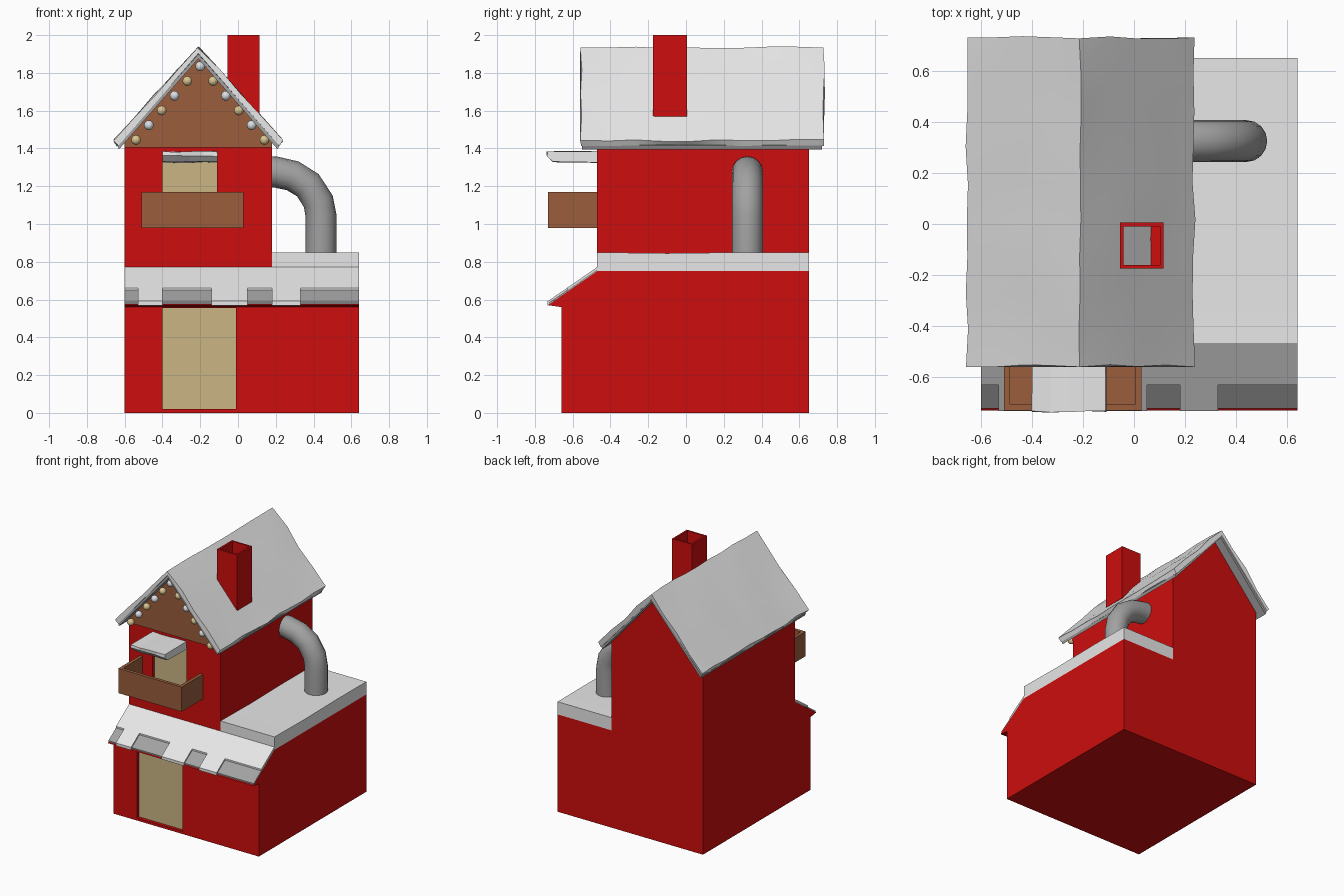
import bpy, bmesh, math, random
from mathutils import Vector

random.seed(4)
if "Cube" in bpy.data.objects:
    bpy.data.objects.remove(bpy.data.objects["Cube"])


def material(name, r, g, b, rough=0.8):
    m = bpy.data.materials.new(name)
    m.use_nodes = True
    m.diffuse_color = (r, g, b, 1)
    node = next(n for n in m.node_tree.nodes if n.type == 'BSDF_PRINCIPLED')
    node.inputs["Base Color"].default_value = (r, g, b, 1)
    node.inputs["Roughness"].default_value = rough
    return m


RED = material("red walls", 0.62, 0.004, 0.004)
SNOW = material("snow white", 0.8, 0.8, 0.8)
GREY = material("metal grey", 0.36, 0.36, 0.36)
BROWN = material("wood brown", 0.32, 0.11, 0.045)
TAN = material("door tan", 0.6, 0.47, 0.23)
WARM = material("warm bulb", 0.7, 0.55, 0.28)
COOL = material("cool bulb", 0.7, 0.74, 0.78)


def finish(name, bm, mat):
    bmesh.ops.recalc_face_normals(bm, faces=bm.faces)
    me = bpy.data.meshes.new(name)
    bm.to_mesh(me)
    bm.free()
    me.materials.append(mat)
    ob = bpy.data.objects.new(name, me)
    bpy.context.collection.objects.link(ob)
    return ob


def activate(ob):
    bpy.ops.object.select_all(action='DESELECT')
    ob.select_set(True)
    bpy.context.view_layer.objects.active = ob


def smooth(ob):
    activate(ob)
    bpy.ops.object.shade_smooth_by_angle(angle=math.radians(25))


def prism(name, profile, axis, lo, hi, mat, steps=1, jitter=0.0):
    """Extrude a (side, height) profile along X or Y; jitter makes it lumpy."""
    bm = bmesh.new()
    rings = []
    for i in range(steps + 1):
        d = lo + (hi - lo) * i / steps
        ring = []
        for u, z in profile:
            co = Vector((d, u, z) if axis == 'X' else (u, d, z))
            if jitter:
                co += Vector([random.uniform(-jitter, jitter) for _ in range(3)])
            ring.append(bm.verts.new(co))
        rings.append(ring)
    n = len(profile)
    for a, b in zip(rings, rings[1:]):
        for k in range(n):
            bm.faces.new((a[k], a[(k + 1) % n], b[(k + 1) % n], b[k]))
    bm.faces.new(rings[0])
    bm.faces.new(rings[-1])
    return finish(name, bm, mat)


def box(name, x, y, z, mat):
    rect = [(y[0], z[0]), (y[1], z[0]), (y[1], z[1]), (y[0], z[1])]
    return prism(name, rect, 'X', x[0], x[1], mat)


def recess(wall, name, x, y, z):
    """Cut an opening into a wall and set a tan panel at its back."""
    cutter = box("cutter", x, y, z, RED)
    cutter.hide_render = True
    mod = wall.modifiers.new("opening", 'BOOLEAN')
    mod.operation, mod.solver, mod.object = 'DIFFERENCE', 'EXACT', cutter
    activate(wall)
    bpy.ops.object.modifier_apply(modifier=mod.name)
    bpy.data.objects.remove(cutter)
    box(name, x, (y[1] - 0.006, y[1] + 0.002), z, TAN)


# Overall layout
LEFT, RIGHT, UPPER_RIGHT = -0.6, 0.64, 0.18
BACK, FRONT, UPPER_FRONT = 0.65, -0.66, -0.47
RIDGE_X = -0.21
DECK = 0.75

# Walls
lower = prism("lower_storey", [(FRONT, 0), (BACK, 0), (BACK, DECK), (UPPER_FRONT, DECK),
                               (-0.73, 0.57), (FRONT, 0.56)], 'X', LEFT, RIGHT, RED)
gable = [(UPPER_RIGHT, 1.43), (RIDGE_X, 1.88), (LEFT, 1.43)]
upper = prism("upper_storey", [(LEFT, DECK), (UPPER_RIGHT, DECK)] + gable,
              'Y', UPPER_FRONT, BACK, RED)
recess(lower, "front_door", (-0.4, -0.01), (-0.9, FRONT + 0.03), (0.02, 0.555))
recess(upper, "balcony_door", (-0.4, -0.11), (-0.9, UPPER_FRONT + 0.03), (1.0, 1.33))
prism("gable_panel", [(LEFT, 1.405), (UPPER_RIGHT, 1.405)] + gable,
      'Y', UPPER_FRONT - 0.008, UPPER_FRONT, BROWN)


# Main roof: grey boards with a lumpy snow cover
def chevron(top, bottom, half_top, half_bottom, drop_top, drop_bottom, cuts):
    pts = []
    for i in range(-cuts, cuts + 1):
        t = i / cuts
        pts.append((RIDGE_X + t * half_top, top - abs(t) * drop_top))
    return pts + [(RIDGE_X + half_bottom, bottom - drop_bottom), (RIDGE_X, bottom),
                  (RIDGE_X - half_bottom, bottom - drop_bottom)]


prism("roof_boards", chevron(1.9, 1.875, 0.428, 0.42, 0.485, 0.48, 1),
      'Y', -0.55, 0.72, GREY)
smooth(prism("roof_snow", chevron(1.937, 1.897, 0.445, 0.427, 0.495, 0.48, 4),
             'Y', -0.555, 0.73, SNOW, 9, 0.006))

# Snow on the side deck
smooth(prism("deck_snow", [(UPPER_FRONT, DECK), (BACK, DECK), (BACK, 0.848), (0.3, 0.85),
                           (-0.1, 0.845), (UPPER_FRONT, 0.85)],
             'X', UPPER_RIGHT, RIGHT, SNOW))


# Porch roof: grey sheet under snow with a notched lower edge
def on_slope(y, lift):
    return (y, DECK + (y - UPPER_FRONT) * 0.69 + lift)


def slope_sheet(name, y0, y1, x0, x1, lift0, lift1, mat):
    prism(name, [on_slope(y0, lift0), on_slope(y1, lift0), on_slope(y1, lift1),
                 on_slope(y0, lift1)], 'X', x0, x1, mat)


slope_sheet("porch_sheet", -0.722, UPPER_FRONT, LEFT, RIGHT, 0, 0.01, GREY)
slope_sheet("porch_snow", -0.63, UPPER_FRONT, LEFT, RIGHT, 0.01, 0.022, SNOW)
for x0, x1 in ((-0.53, -0.4), (-0.14, 0.05), (0.18, 0.33)):
    slope_sheet("porch_snow_tab", -0.732, -0.63, x0, x1, 0.0, 0.022, SNOW)

# Balcony
bx, by, bz, t = (-0.51, 0.03), (-0.73, UPPER_FRONT), (0.98, 1.17), 0.025
box("balcony_floor", bx, by, (bz[0], bz[0] + t), BROWN)
box("balcony_front", bx, (by[0], by[0] + t), (bz[0] + t, bz[1]), BROWN)
for x in (bx[0], bx[1] - t):
    box("balcony_side", (x, x + t), (by[0] + t, by[1]), (bz[0] + t, bz[1]), BROWN)

# Snowy awning over the balcony door
prism("awning_snow", [(-0.735, 1.383), (UPPER_FRONT, 1.383), (UPPER_FRONT, 1.325),
                      (-0.705, 1.33), (-0.735, 1.36)], 'X', -0.4, -0.11, SNOW, 4, 0.003)

# Hollow chimney
cx, cy, cz, w = (-0.055, 0.115), (-0.175, 0.005), (1.57, 2.0), 0.014
for x in (cx[0], cx[1] - w):
    box("chimney_side", (x, x + w), cy, cz, RED)
for y in (cy[0], cy[1] - w):
    box("chimney_end", (cx[0] + w, cx[1] - w), (y, y + w), cz, RED)
box("chimney_floor", (cx[0] + w, cx[1] - w), (cy[0] + w, cy[1] - w), (1.58, 1.625), RED)

# Bent pipe from the wall down to the deck
curve = bpy.data.curves.new("side_pipe", 'CURVE')
curve.dimensions = '3D'
curve.bevel_depth, curve.bevel_resolution = 0.082, 6
path = [(0.15, 1.278), (0.2, 1.275), (0.29, 1.255), (0.37, 1.205), (0.425, 1.12),
        (0.44, 1.04), (0.44, 0.82)]
spline = curve.splines.new('POLY')
spline.points.add(len(path) - 1)
for p, (x, z) in zip(spline.points, path):
    p.co = (x, 0.325, z, 1)
curve.materials.append(GREY)
pipe = bpy.data.objects.new("side_pipe", curve)
bpy.context.collection.objects.link(pipe)
activate(pipe)
bpy.ops.object.convert(target='MESH')
smooth(bpy.context.view_layer.objects.active)

# String of bulbs under the front roof edge, alternating colours
for i in range(-5, 6):
    bm = bmesh.new()
    bmesh.ops.create_uvsphere(bm, u_segments=14, v_segments=8, radius=0.026)
    bmesh.ops.translate(bm, verts=bm.verts,
                        vec=(RIDGE_X + 0.01 + i * 0.068, -0.535, 1.835 - abs(i) * 0.078))
    smooth(finish("roof_bulb", bm, WARM if i % 2 else COOL))
